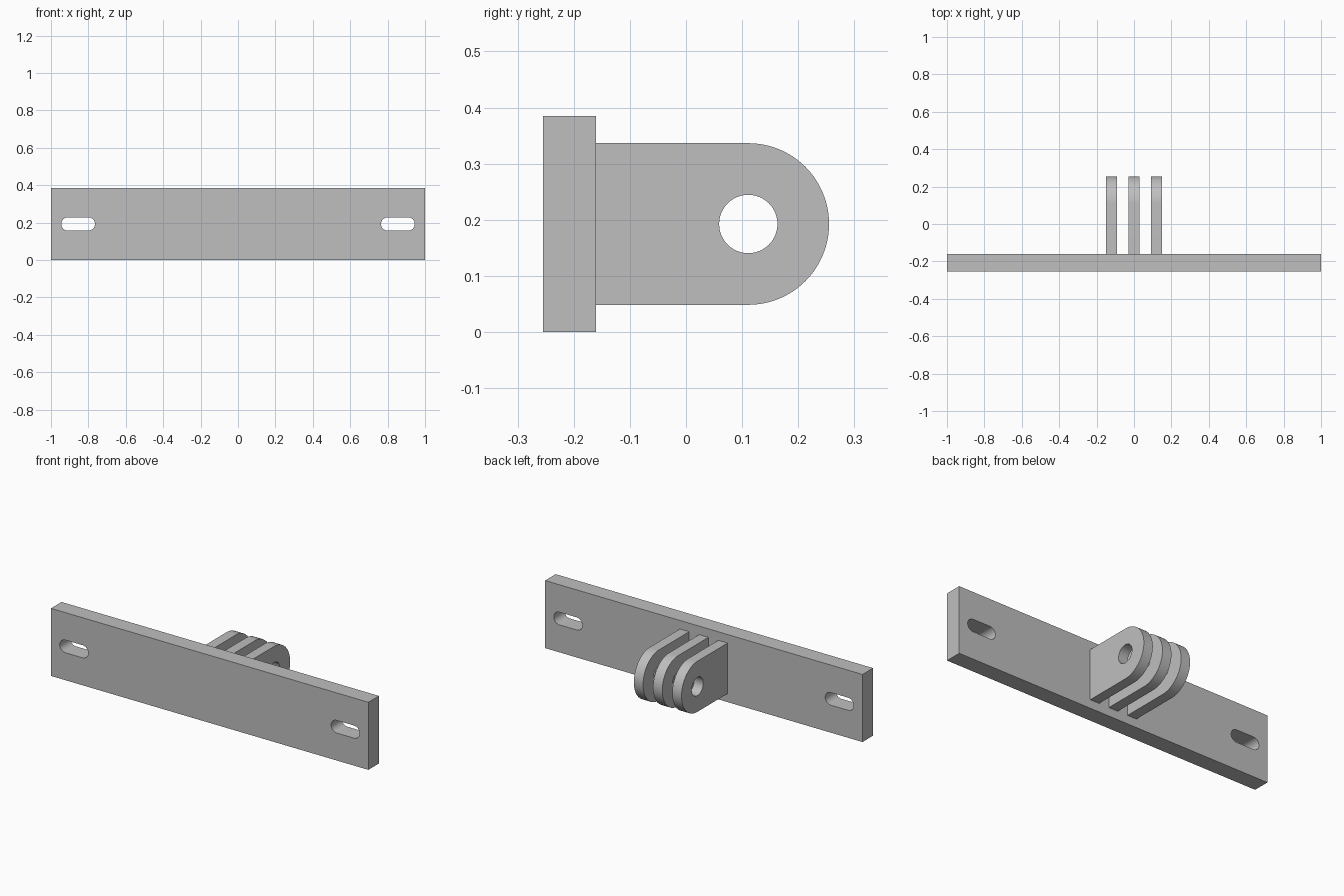
import bpy
import bmesh
from math import sin, cos, pi, radians
from mathutils import Matrix, Vector

cube = bpy.data.objects.get("Cube")
if cube:
    bpy.data.objects.remove(cube, do_unlink=True)

# Overall dimensions
HEIGHT = 0.385
MID = HEIGHT / 2
FRONT, PLATE_BACK = -0.255, -0.16
LUG_RADIUS, PIN_RADIUS, PIN_Y = 0.144, 0.052, 0.111
LUG_WIDTH, LUG_PITCH = 0.058, 0.121

grey = bpy.data.materials.new("Plain grey")
grey.use_nodes = True
colour = (0.52, 0.52, 0.52, 1)
grey.diffuse_color = colour
grey.node_tree.nodes["Principled BSDF"].inputs["Base Color"].default_value = colour


def arc(cx, cy, radius, start, end, steps):
    angles = [radians(start + (end - start) * i / steps) for i in range(steps + 1)]
    return [(cx + radius * cos(a), cy + radius * sin(a)) for a in angles]


def slot(cx, cy, half_length, radius):
    return (arc(cx + half_length, cy, radius, -90, 90, 24)
            + arc(cx - half_length, cy, radius, 90, 270, 24))


def extruded(name, loops, to_world, depth):
    """Fill an outline with holes, then extrude it along a world direction."""
    bm = bmesh.new()
    edges = []
    for loop in loops:
        verts = [bm.verts.new(to_world(*p)) for p in loop]
        edges += [bm.edges.new((v, verts[i - 1])) for i, v in enumerate(verts)]
    bmesh.ops.triangle_fill(bm, edges=edges, use_beauty=True)
    result = bmesh.ops.extrude_face_region(bm, geom=bm.faces[:], use_keep_orig=True)
    moved = [g for g in result["geom"] if isinstance(g, bmesh.types.BMVert)]
    bmesh.ops.translate(bm, verts=moved, vec=Vector(depth))
    bmesh.ops.recalc_face_normals(bm, faces=bm.faces[:])
    mesh = bpy.data.meshes.new(name)
    bm.to_mesh(mesh)
    bm.free()
    mesh.materials.append(grey)
    obj = bpy.data.objects.new(name, mesh)
    bpy.context.collection.objects.link(obj)
    return obj


# Mounting plate with a slot near each end
plate_outline = [(-1, 0), (1, 0), (1, HEIGHT), (-1, HEIGHT)]
slots = [slot(side * 0.855, MID, 0.054, 0.036) for side in (-1, 1)]
parts = [extruded("mounting_plate", [plate_outline] + slots,
                  lambda x, z: (x, FRONT, z), (0, PLATE_BACK - FRONT, 0))]

# Three rounded lugs sharing one pin hole
lug_outline = ([(PLATE_BACK, MID - LUG_RADIUS)]
               + arc(PIN_Y, MID, LUG_RADIUS, -90, 90, 48)
               + [(PLATE_BACK, MID + LUG_RADIUS)])
pin_hole = arc(PIN_Y, MID, PIN_RADIUS, 0, 360, 48)[:-1]
for name, step in (("right_lug", -1), ("middle_lug", 0), ("left_lug", 1)):
    x = step * LUG_PITCH - LUG_WIDTH / 2
    parts.append(extruded(name, [lug_outline, pin_hole],
                          lambda y, z: (x, y, z), (LUG_WIDTH, 0, 0)))

# Smooth the rounded walls while keeping the rims crisp
bpy.ops.object.select_all(action="DESELECT")
for part in parts:
    part.select_set(True)
bpy.context.view_layer.objects.active = parts[0]
bpy.ops.object.shade_smooth_by_angle(angle=radians(30))
